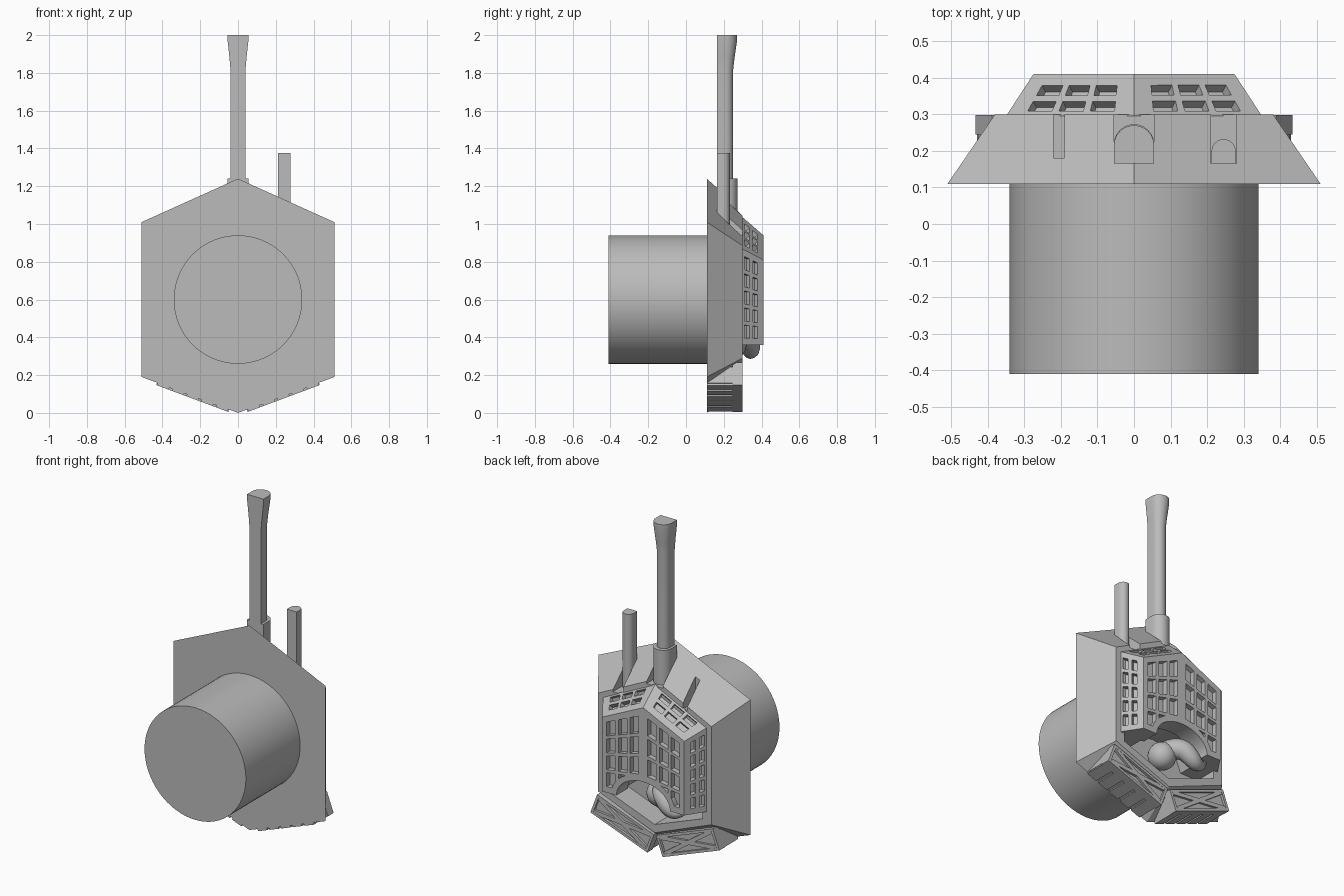
import bpy, bmesh, math
from mathutils import Vector, Matrix

if "Cube" in bpy.data.objects:
    bpy.data.objects.remove(bpy.data.objects["Cube"])

grey = bpy.data.materials.new("plain_grey")
grey.use_nodes = True
grey.diffuse_color = (0.5, 0.5, 0.5, 1)
grey.node_tree.nodes["Principled BSDF"].inputs["Base Color"].default_value = (0.5, 0.5, 0.5, 1)


def add_loft(bm, rings):
    """Skin matching rings of points and cap both ends."""
    vs = [[bm.verts.new(p) for p in ring] for ring in rings]
    n = len(vs[0])
    for a, b in zip(vs, vs[1:]):
        for i in range(n):
            bm.faces.new((a[i], a[(i + 1) % n], b[(i + 1) % n], b[i]))
    bm.faces.new(vs[0][::-1])
    bm.faces.new(vs[-1])


def add_box(bm, lo, hi, m=Matrix()):
    (x0, y0, z0), (x1, y1, z1) = lo, hi
    add_loft(bm, [[m @ Vector((x, y, z)) for x, y in
                   ((x0, y0), (x1, y0), (x1, y1), (x0, y1))] for z in (z0, z1)])


def finish(name, bm, smooth=False):
    bmesh.ops.recalc_face_normals(bm, faces=bm.faces)
    me = bpy.data.meshes.new(name)
    bm.to_mesh(me)
    bm.free()
    me.materials.append(grey)
    ob = bpy.data.objects.new(name, me)
    bpy.context.collection.objects.link(ob)
    if smooth:
        bpy.ops.object.select_all(action='DESELECT')
        bpy.context.view_layer.objects.active = ob
        ob.select_set(True)
        bpy.ops.object.shade_smooth_by_angle(angle=math.radians(35))
    return ob


def loft(name, rings, smooth=False):
    bm = bmesh.new()
    add_loft(bm, rings)
    return finish(name, bm, smooth)


def cut(ob, cutter):
    cutter.hide_render = True
    cutter.hide_viewport = True
    cutter.display_type = 'WIRE'
    mod = ob.modifiers.new("cut", 'BOOLEAN')
    mod.operation = 'DIFFERENCE'
    mod.solver = 'EXACT'
    mod.object = cutter


def mirrored(half):
    """Complete a symmetric xz outline from its right half."""
    return half + [(-x, z) for x, z in reversed(half) if x > 0]


def at_y(outline, y):
    return [(x, y, z) for x, z in outline]


def circle(rx, rz, cz, n, sweep=2 * math.pi, closed=True):
    steps = n if closed else n - 1
    return [(rx * math.cos(sweep * i / steps), cz + rz * math.sin(sweep * i / steps)) for i in range(n)]


# Drum at the front
loft("drum", [at_y(circle(0.34, 0.34, 0.6, 64), y) for y in (-0.41, 0.11)], True)

# Tapered six-sided housing
wide = mirrored([(0, 1.24), (0.51, 1.01), (0.51, 0.19), (0, 0)])
narrow = mirrored([(0, 1.07), (0.38, 0.885), (0.38, 0.29), (0, 0.14)])
body = loft("housing", [at_y(wide, 0.11), at_y(narrow, 0.30)])

# Mouth cavity and slots in the housing roof
mouth = mirrored([(0, 0.5), (0.15, 0.48), (0.2, 0.36), (0.32, 0.36), (0.32, 0.31), (0, 0.19)])
cut(body, loft("mouth_cutter", [at_y(mouth, 0.16), at_y(mouth, 0.35)]))
bm = bmesh.new()
add_box(bm, (-0.22, 0.18, 0.94), (-0.19, 0.35, 1.3))
add_box(bm, (0.21, 0.165, 0.92), (0.28, 0.35, 1.3))
add_box(bm, (-0.055, 0.165, 1.03), (0.055, 0.35, 1.35))
cut(body, finish("slot_cutter", bm))

# Faceted grille with a flat base
back = mirrored([(0, 1.04), (0.35, 0.87), (0.35, 0.36)])
front = mirrored([(0, 0.94), (0.275, 0.81), (0.275, 0.36)])
grille = loft("grille", [at_y(back, 0.295), at_y(front, 0.41)])


def add_holes(bm, quad, cols, rows, u_span, v_span, gap=0.022, depth=0.03):
    a, b, c, d = [Vector(p) for p in quad]
    n = (b - a).cross(d - a).normalized()
    if n.dot((a + c) / 2 - Vector((0, 0.2, 0.6))) < 0:
        n.negate()

    def at(u, v):
        return a.lerp(b, u).lerp(d.lerp(c, u), v)
    gu, gv = gap / (b - a).length / 2, gap / (d - a).length / 2
    us, vs = u_span[1] - u_span[0], v_span[1] - v_span[0]
    for i in range(cols):
        for j in range(rows):
            u0, u1 = (u_span[0] + us * (i + k) / cols for k in (0, 1))
            v0, v1 = (v_span[0] + vs * (j + k) / rows for k in (0, 1))
            cell = [at(u0 + gu, v0 + gv), at(u1 - gu, v0 + gv),
                    at(u1 - gu, v1 - gv), at(u0 + gu, v1 - gv)]
            add_loft(bm, [[p + n * 0.015 for p in cell], [p - n * depth for p in cell]])


bm = bmesh.new()
for s in (-1, 1):
    top_in, top_out, low = (0, 0.41, 0.94), (s * 0.275, 0.41, 0.81), (s * 0.275, 0.41, 0.36)
    rear_in, rear_out, rear_low = (0, 0.30, 1.04), (s * 0.35, 0.30, 0.87), (s * 0.35, 0.30, 0.36)
    add_holes(bm, [(0, 0.41, 0.36), low, top_out, top_in], 3, 4, (0.07, 0.93), (0.06, 0.94))
    add_holes(bm, [rear_low, low, top_out, rear_out], 2, 5, (0.02, 0.8), (0.05, 0.95))
    add_holes(bm, [rear_in, rear_out, top_out, top_in], 3, 2, (0.13, 0.88), (0.02, 0.8))
cut(grille, finish("grille_hole_cutter", bm))
opening = circle(0.19, 0.14, 0.36, 40)
cut(grille, loft("arch_cutter", [at_y(opening, y) for y in (0.2, 0.5)]))

# Arched rim over the mouth
arch = circle(0.215, 0.165, 0.36, 20, math.pi, False) + circle(0.18, 0.13, 0.36, 20, math.pi, False)[::-1]
loft("mouth_arch", [at_y(arch, y) for y in (0.30, 0.41)], True)

# Curled tongue and its round root
curve = bpy.data.curves.new("tongue", 'CURVE')
curve.dimensions = '3D'
curve.bevel_depth = 0.06
curve.bevel_resolution = 4
curve.use_fill_caps = True
sp = curve.splines.new('NURBS')
path = [(0, 0.2, 0.38, 1), (-0.05, 0.31, 0.42, 1), (-0.11, 0.35, 0.36, 0.9),
        (-0.16, 0.34, 0.31, 0.7), (-0.22, 0.33, 0.34, 0.4), (-0.23, 0.33, 0.38, 0.1)]
sp.points.add(len(path) - 1)
for p, (x, y, z, r) in zip(sp.points, path):
    p.co, p.radius = (x, y, z, 1), r
sp.use_endpoint_u = True
curve.materials.append(grey)
bpy.context.collection.objects.link(bpy.data.objects.new("tongue", curve))
bm = bmesh.new()
bmesh.ops.create_uvsphere(bm, u_segments=20, v_segments=12, radius=0.08,
                          matrix=Matrix.Translation((0, 0.24, 0.36)))
finish("tongue_root", bm, True)


# Posts with a flat front and a rounded back
def post_ring(cx, half, y0, y1, z):
    arc = circle(half, min(half, y1 - y0), 0, 13, math.pi, False)
    return [(cx + x, y1 - half + y, z) for x, y in arc] + [(cx - half, y0, z), (cx + half, y0, z)]


loft("mast", [post_ring(0, h, 0.165, y, z) for h, y, z in
              ((0.04, 0.25, 1.0), (0.04, 0.25, 1.82), (0.045, 0.257, 1.88), (0.055, 0.27, 1.97), (0.055, 0.27, 2.0))], True)
loft("mast_sleeve", [post_ring(0, 0.055, 0.165, 0.273, z) for z in (1.0, 1.24)], True)
loft("short_post", [post_ring(0.245, 0.033, 0.165, 0.232, z) for z in (0.9, 1.375)], True)

# Tilted lower guards: ribbed sole behind a cross-braced panel
tilt = math.atan2(0.19, 0.51)
for s, side in ((1, "left"), (-1, "right")):
    m = Matrix.Scale(s, 4, (1, 0, 0)) @ Matrix.Rotation(-tilt, 4, 'Y')
    bm = bmesh.new()
    add_box(bm, (0.055, 0.112, -0.002), (0.455, 0.25, 0.09), m)
    for i in range(5):
        x = 0.055 + i * 0.083
        add_box(bm, (x, 0.112, -0.013), (x + 0.066, 0.25, 0.01), m)
    finish(side + "_guard_sole", bm)

    bm = bmesh.new()
    x0, x1, z0, z1 = 0.05, 0.457, -0.013, 0.115
    add_box(bm, (x0, 0.245, z0), (x1, 0.283, z1), m)
    for za in (z0, z1 - 0.016):
        add_box(bm, (x0, 0.28, za), (x1, 0.298, za + 0.016), m)
    for xa in (x0, x1 - 0.016):
        add_box(bm, (xa, 0.28, z0), (xa + 0.016, 0.298, z1), m)
    centre = Matrix.Translation(((x0 + x1) / 2, 0.289, (z0 + z1) / 2))
    for a in (-1, 1):
        lean = Matrix.Rotation(a * math.atan2(z1 - z0 - 0.03, x1 - x0 - 0.03), 4, 'Y')
        add_box(bm, (-0.19, -0.009, -0.012), (0.19, 0.008, 0.012), m @ centre @ lean)
    finish(side + "_guard_panel", bm)
